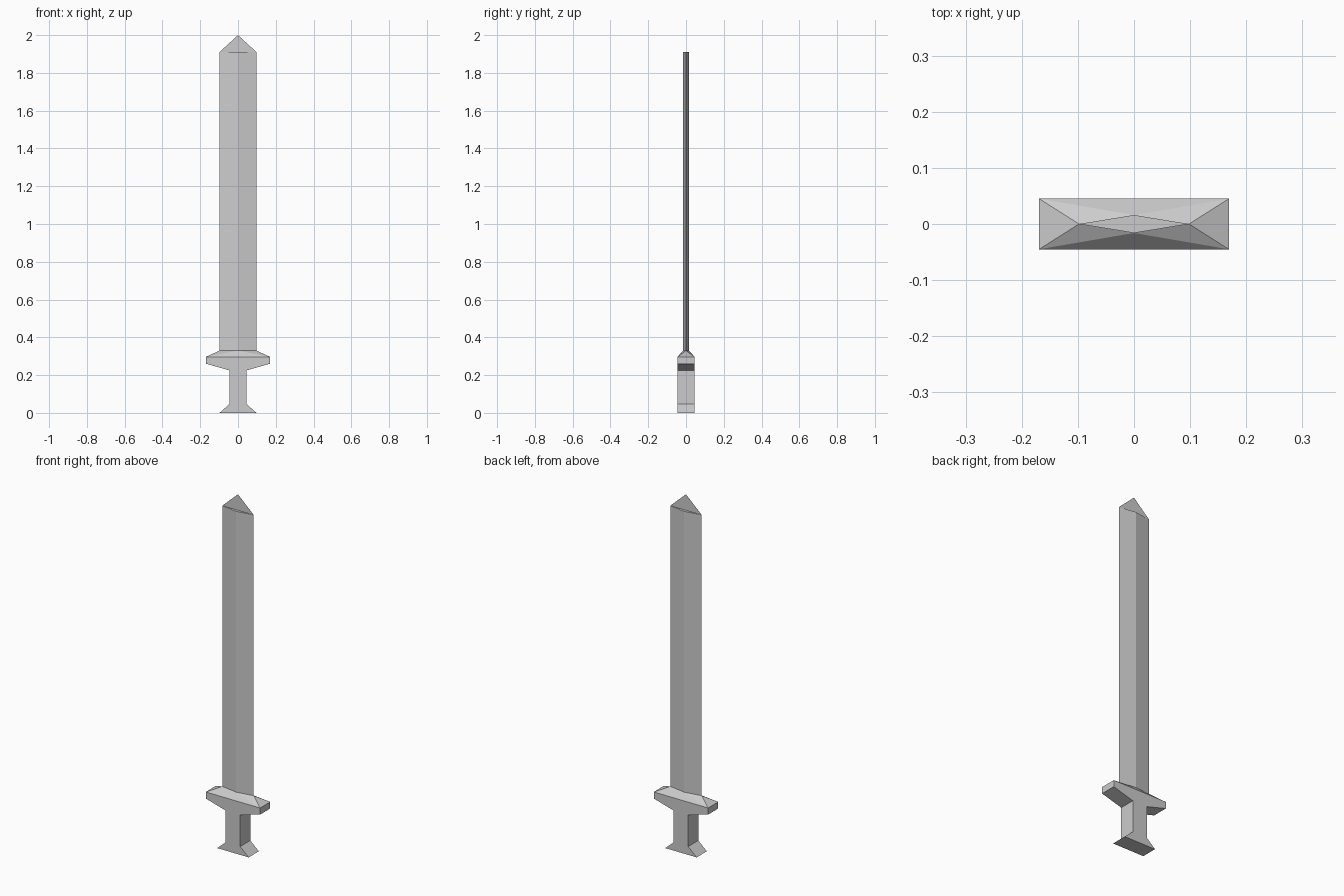
import bpy, bmesh

if "Cube" in bpy.data.objects:
    bpy.data.objects.remove(bpy.data.objects["Cube"])

W, T = 0.098, 0.016          # blade half width and half thickness
D = 0.045                    # hilt half depth


def diamond(bm, z):
    return [bm.verts.new(p) for p in ((-W, 0, z), (0, -T, z), (W, 0, z), (0, T, z))]


def finish(bm, name):
    bmesh.ops.recalc_face_normals(bm, faces=bm.faces)
    mesh = bpy.data.meshes.new(name)
    bm.to_mesh(mesh)
    bm.free()
    obj = bpy.data.objects.new(name, mesh)
    bpy.context.collection.objects.link(obj)


# Blade: diamond prism with a flat shoulder
bm = bmesh.new()
low, high = diamond(bm, 0.33), diamond(bm, 1.91)
for i in range(4):
    j = (i + 1) % 4
    bm.faces.new((low[i], low[j], high[j], high[i]))
bm.faces.new(high)
finish(bm, "blade")

# Blade tip: paper-thin triangle standing on the shoulder
bm = bmesh.new()
bm.faces.new([bm.verts.new(p) for p in ((-W, 0, 1.91), (W, 0, 1.91), (0, 0, 2.0))])
finish(bm, "blade_tip")

# Hilt: mirrored profile of pommel, grip and guard, given depth along y
half = [(W, 0), (0.045, 0.047), (0.045, 0.225), (0.169, 0.26), (0.169, 0.297)]
profile = half + [(-x, z) for x, z in reversed(half)]
bm = bmesh.new()
front = [bm.verts.new((x, -D, z)) for x, z in profile]
back = [bm.verts.new((x, D, z)) for x, z in profile]
bm.faces.new(front)
bm.faces.new(back[::-1])
n, top = len(profile), len(half) - 1
for i in range(n):
    if i != top:                       # the guard top is built below
        j = (i + 1) % n
        bm.faces.new((front[i], front[j], back[j], back[i]))

# Guard top: slopes from the rectangle up to the blade's diamond
left, near, right, far = diamond(bm, 0.33)
fr, fl, br, bl = front[top], front[top + 1], back[top], back[top + 1]
for f in ((fl, bl, left), (fr, br, right),
          (fl, left, near), (fl, near, fr), (fr, near, right),
          (br, right, far), (br, far, bl), (bl, far, left)):
    bm.faces.new(f)
finish(bm, "hilt")
